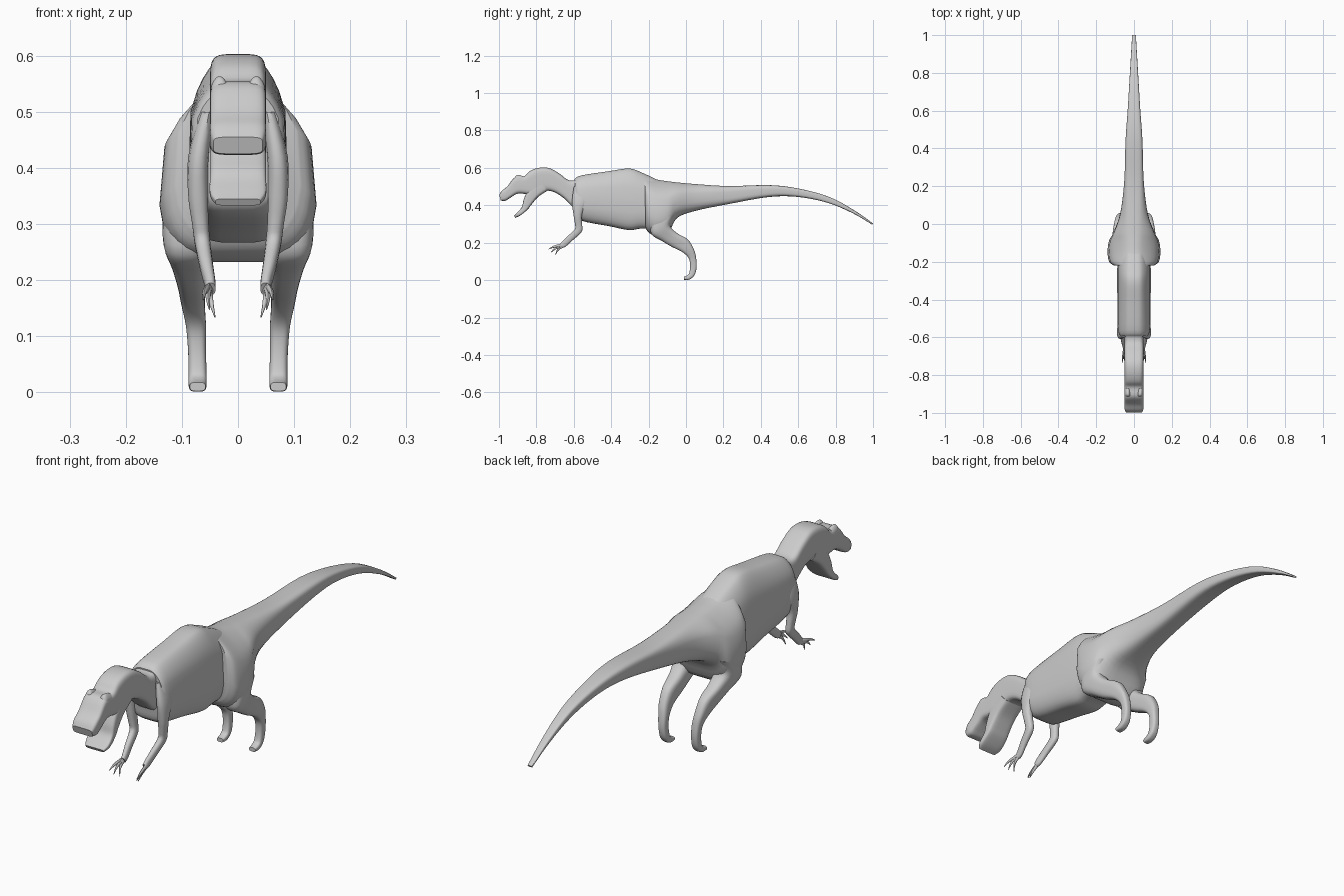
import bpy, bmesh
from math import cos, sin, pi, radians
from mathutils import Vector

def spline(a, b, c, d, t):
    return [0.5 * (2*q + (r-p)*t + (2*p-5*q+4*r-s)*t*t + (3*q-p-3*r+s)*t**3)
            for p, q, r, s in zip(a, b, c, d)]

def power(v, n):
    return abs(v) ** (2 / n) * (1 if v >= 0 else -1)

def loft(name, stations, n=4, mirror=False, seg=28, steps=4):
    """Station: upper y, z, lower y, z, upper/middle/lower half width, centre x."""
    st = [s if len(s) == 8 else s + (0,) for s in stations]
    rows = []
    for i in range(len(st) - 1):
        a, d = st[max(i-1, 0)], st[min(i+2, len(st)-1)]
        rows += [spline(a, st[i], st[i+1], d, k / steps) for k in range(steps)]
    rows.append(st[-1])
    bm = bmesh.new()
    rings = []
    for yt, zt, yb, zb, wt, wm, wb, xc in rows:
        ring = []
        for k in range(seg):
            a = 2 * pi * (k + 0.5) / seg
            u = power(sin(a), n)
            f = u * u
            w = wm + ((wt if u > 0 else wb) - wm) * f
            ring.append(bm.verts.new((xc + w * power(cos(a), n),
                                      (yt + yb) / 2 + u * (yt - yb) / 2,
                                      (zt + zb) / 2 + u * (zt - zb) / 2)))
        rings.append(ring)
    for p, q in zip(rings, rings[1:]):
        for k in range(seg):
            j = (k + 1) % seg
            bm.faces.new((p[k], p[j], q[j], q[k]))
    bm.faces.new(rings[0])
    bm.faces.new(rings[-1])
    bmesh.ops.recalc_face_normals(bm, faces=bm.faces)
    return finish(name, bm, mirror)

def finish(name, bm, mirror):
    me = bpy.data.meshes.new(name)
    bm.to_mesh(me)
    bm.free()
    ob = bpy.data.objects.new(name, me)
    bpy.context.collection.objects.link(ob)
    bpy.ops.object.select_all(action='DESELECT')
    ob.select_set(True)
    bpy.context.view_layer.objects.active = ob
    bpy.ops.object.shade_smooth_by_angle(angle=radians(40))
    if mirror:
        ob.modifiers.new("Mirror", 'MIRROR')
    return ob

# Slab-like neck and upper skull
W = (.05, .05, .05)
loft("neck_and_skull", [
    (-.55, .55, -.56, .36) + W,
    (-.62, .532, -.61, .395) + W,
    (-.68, .572, -.65, .435) + W,
    (-.735, .6, -.70, .468) + W,
    (-.79, .6, -.75, .477) + W,
    (-.835, .583, -.81, .45) + W,
    (-.865, .556, -.858, .46) + W,
    (-.915, .55, -.90, .462) + W,
    (-.955, .502, -.94, .44) + W,
    (-.985, .477, -.965, .424, .05, .05, .048),
    (-.999, .455, -.99, .425, .044, .044, .044)], n=5)

# Open lower jaw
loft("lower_jaw", [
    (-.79, .54, -.74, .478) + W,
    (-.845, .48, -.79, .445) + W,
    (-.868, .43, -.825, .405) + W,
    (-.878, .39, -.848, .376) + W,
    (-.905, .36, -.885, .346) + W,
    (-.92, .345, -.913, .333, .04, .04, .04)], n=5)

# Brow crests
loft("brow_crest", [
    (-.922, .53, -.915, .50, .012, .016, .018, .03),
    (-.91, .558, -.905, .51, .009, .016, .018, .032),
    (-.895, .563, -.89, .51, .008, .016, .018, .033),
    (-.87, .555, -.865, .51, .009, .016, .018, .033)], n=3, mirror=True)

# Rib cage, narrow along the spine
loft("torso", [
    (-.595, .54, -.585, .36, .045, .078, .06),
    (-.56, .56, -.56, .318, .048, .09, .066),
    (-.41, .583, -.41, .288, .05, .092, .072),
    (-.305, .597, -.305, .267, .05, .092, .075),
    (-.24, .577, -.24, .275, .05, .092, .075),
    (-.15, .535, -.15, .27, .045, .09, .07)], n=5)

# Broad hips flowing into the tail
loft("hips_and_tail", [
    (-.222, .562, -.215, .275, .046, .112, .098),
    (-.205, .553, -.195, .25, .05, .134, .122),
    (-.15, .537, -.15, .232, .05, .142, .128),
    (-.09, .528, -.095, .245, .05, .136, .115),
    (-.04, .522, -.05, .33, .05, .112, .10),
    (.06, .513, .05, .37, .05, .075, .065),
    (.23, .503, .22, .405, .05, .052, .05),
    (.444, .508, .44, .444, .044, .045, .044),
    (.6, .49, .595, .445, .033, .034, .033),
    (.765, .445, .755, .414, .024, .024, .024),
    (.9, .373, .893, .357, .016, .016, .016),
    (1, .303, .996, .296, .01, .01, .01)], n=4)

# Hind legs with hooked feet
def limb(rows):
    return [(a, b, c, d, w, w, w, x) for a, b, c, d, w, x in rows]

loft("hind_leg", limb([
    (-.19, .31, -.06, .35, .045, .09),
    (-.185, .245, -.085, .295, .041, .092),
    (-.13, .21, -.05, .253, .032, .087),
    (-.08, .18, .01, .217, .026, .083),
    (-.02, .15, .042, .165, .021, .08),
    (.014, .118, .054, .12, .018, .075),
    (.022, .078, .057, .07, .016, .073),
    (.017, .038, .046, .027, .016, .072),
    (.006, .025, .018, .003, .016, .072),
    (-.012, .018, -.012, .002, .014, .072)]), n=3, mirror=True)

# Fore limbs
loft("arm", limb([
    (-.60, .50, -.53, .50, .014, .055),
    (-.61, .42, -.53, .42, .019, .070),
    (-.602, .35, -.556, .35, .018, .071),
    (-.594, .30, -.555, .30, .015, .067),
    (-.595, .272, -.558, .257, .014, .063),
    (-.632, .236, -.608, .211, .012, .056),
    (-.66, .208, -.642, .18, .010, .050),
    (-.672, .195, -.658, .173, .009, .049)]), n=2.4, mirror=True, seg=16)

# Three slender fingers per hand
for i, (y, z, x) in enumerate([(-.735, .165, .062), (-.722, .148, .051), (-.698, .134, .041)]):
    loft(f"finger_{i + 1}", limb([
        (-.656, .198, -.645, .18, .006, .050),
        ((y - .67) / 2 - .003, (z + .19) / 2 + .007, (y - .67) / 2 + .003,
         (z + .19) / 2 - .003, .0045, (x + .05) / 2 + .003),
        (y - .001, z + .001, y + .001, z - .001, .001, x)]),
        n=2, mirror=True, seg=10)
